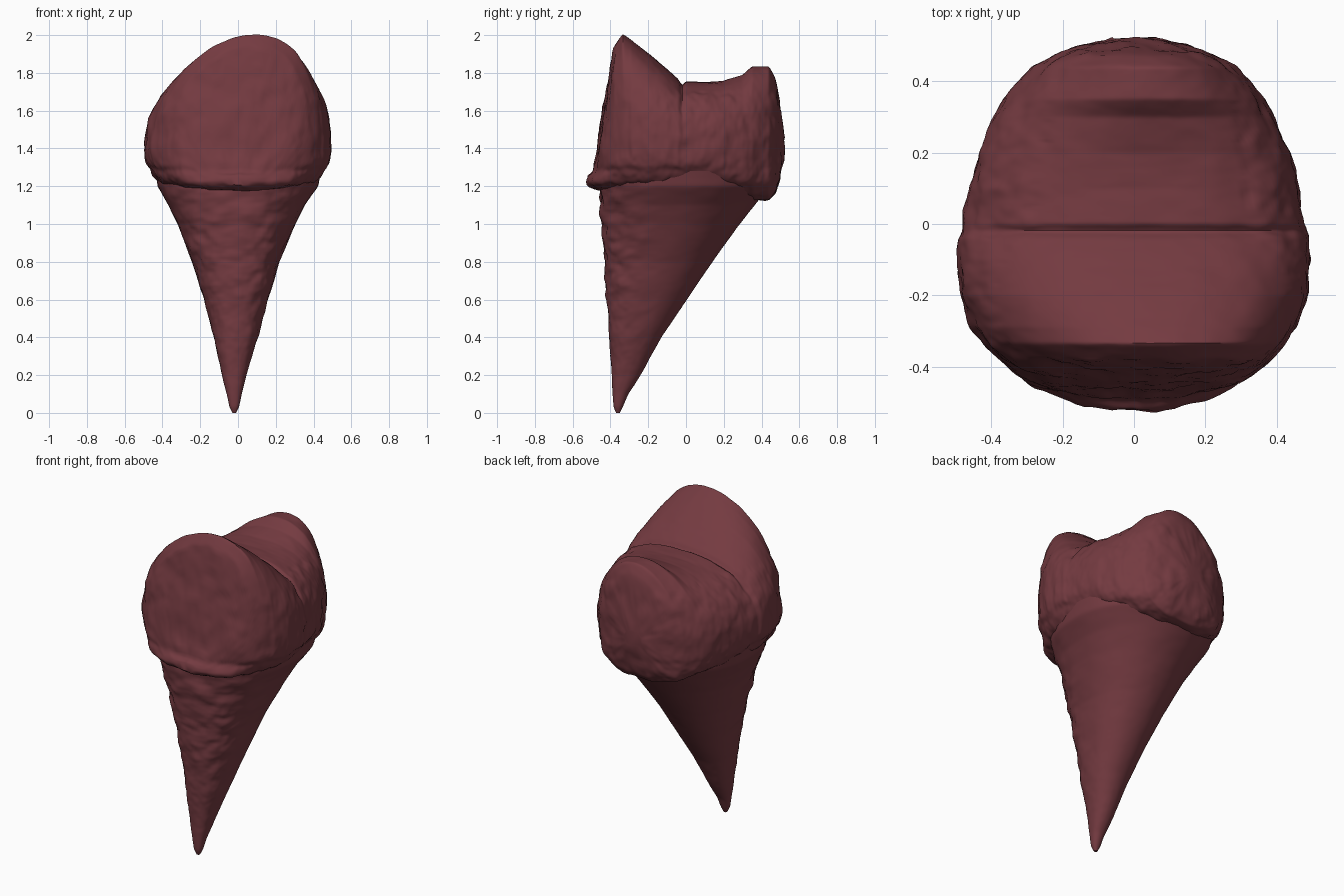
import bpy, bmesh, math
from mathutils import Vector, noise

if "Cube" in bpy.data.objects:
    bpy.data.objects.remove(bpy.data.objects["Cube"])

mat = bpy.data.materials.new("dark berry red")
mat.diffuse_color = (0.175, 0.043, 0.052, 1)
mat.use_nodes = True
mat.node_tree.nodes["Principled BSDF"].inputs["Base Color"].default_value = mat.diffuse_color


def sample(rows, v):
    """Linear interpolation in a table whose first column is the key."""
    for a, b in zip(rows, rows[1:]):
        if v <= b[0]:
            t = (v - a[0]) / (b[0] - a[0])
            return [p + (q - p) * t for p, q in zip(a[1:], b[1:])]
    return rows[-1][1:]


def power(v, e):
    return math.copysign(abs(v) ** e, v)


def loft(name, rings, roughness, smooth=2):
    """Skin a list of closed rings, cap both ends and roughen the surface."""
    bm = bmesh.new()
    loops = [[bm.verts.new(p) for p in ring] for ring in rings]
    n = len(loops[0])
    for a, b in zip(loops, loops[1:]):
        for i in range(n):
            j = (i + 1) % n
            bm.faces.new((a[i], a[j], b[j], b[i]))
    bm.faces.new(loops[0])
    bm.faces.new(loops[-1])
    bmesh.ops.recalc_face_normals(bm, faces=bm.faces)
    for _ in range(smooth):
        bmesh.ops.smooth_vert(bm, verts=[v for l in loops[1:-1] for v in l], factor=0.5,
                              use_axis_x=True, use_axis_y=True, use_axis_z=True)
    bm.normal_update()
    moves = [(v, v.normal * roughness(v.co)) for v in bm.verts]
    for v, d in moves:
        v.co += d
    me = bpy.data.meshes.new(name)
    bm.to_mesh(me)
    bm.free()
    me.materials.append(mat)
    ob = bpy.data.objects.new(name, me)
    bpy.context.collection.objects.link(ob)
    bpy.context.view_layer.objects.active = ob
    ob.select_set(True)
    bpy.ops.object.shade_smooth_by_angle(angle=math.radians(50))
    ob.select_set(False)
    return ob


def bumps(p, size):
    return (noise.noise(p * size) + 0.6 * noise.noise(p * size * 2.1 + Vector((5, 3, 1)))
            + 0.3 * noise.noise(p * size * 4.0))


# Cone: height, front y, back y, left x, right x
CONE = [
    (0.00, -0.370, -0.350, -0.030, -0.010),
    (0.03, -0.383, -0.335, -0.045, 0.005),
    (0.10, -0.388, -0.305, -0.060, 0.020),
    (0.20, -0.392, -0.240, -0.085, 0.045),
    (0.40, -0.405, -0.130, -0.130, 0.105),
    (0.60, -0.418, 0.005, -0.180, 0.160),
    (0.80, -0.432, 0.140, -0.245, 0.220),
    (1.00, -0.445, 0.285, -0.320, 0.305),
    (1.10, -0.455, 0.365, -0.370, 0.355),
    (1.20, -0.455, 0.440, -0.425, 0.425),
    (1.28, -0.455, 0.450, -0.435, 0.440),
]
rings = []
for k in range(129):
    z = 1.28 * k / 128
    f, b, l, r = sample(CONE, z)
    ring = []
    for i in range(96):
        t = math.tau * i / 96
        n = 2.4 if math.sin(t) < 0 else 2.1      # squarer towards the front
        ring.append(((l + r) / 2 + (r - l) / 2 * power(math.cos(t), 2 / n),
                     (f + b) / 2 + (b - f) / 2 * power(math.sin(t), 2 / n), z))
    rings.append(ring)


def cone_rough(p):
    front = min(1, max(0.12, (-0.1 - p.y) * 4)) * min(1, p.z * 1.2)
    return 0.011 * front * bumps(p, 11)


loft("cone", rings, cone_rough)

# Scoop with two lobes: y, half width, widest height, top, bottom
SCOOP = [
    (-0.515, 0.06, 1.235, 1.255, 1.21),
    (-0.495, 0.16, 1.24, 1.275, 1.19),
    (-0.470, 0.24, 1.27, 1.38, 1.18),
    (-0.445, 0.30, 1.31, 1.58, 1.175),
    (-0.410, 0.345, 1.35, 1.77, 1.175),
    (-0.380, 0.38, 1.38, 1.94, 1.175),
    (-0.335, 0.42, 1.40, 2.005, 1.175),
    (-0.290, 0.455, 1.40, 1.975, 1.175),
    (-0.200, 0.485, 1.41, 1.905, 1.175),
    (-0.100, 0.495, 1.41, 1.82, 1.175),
    (-0.040, 0.490, 1.41, 1.765, 1.175),
    (-0.020, 0.480, 1.40, 1.735, 1.175),
    (0.000, 0.475, 1.40, 1.755, 1.175),
    (0.100, 0.460, 1.40, 1.75, 1.17),
    (0.200, 0.435, 1.40, 1.76, 1.16),
    (0.300, 0.395, 1.40, 1.79, 1.14),
    (0.350, 0.365, 1.40, 1.835, 1.13),
    (0.440, 0.285, 1.40, 1.835, 1.13),
    (0.475, 0.220, 1.40, 1.77, 1.17),
    (0.500, 0.150, 1.40, 1.62, 1.26),
    (0.520, 0.060, 1.41, 1.46, 1.36),
]
# Bluntness of the upper outline along y
BLUNT = [(-0.52, 2.0), (-0.40, 2.15), (-0.30, 2.15), (-0.1, 2.4), (0.1, 2.5),
         (0.25, 2.2), (0.35, 1.95), (0.52, 2.0)]

rings = []
for k in range(201):
    y = -0.515 + 1.035 * k / 200
    w, zc, top, bot = sample(SCOOP, y)
    blunt = sample(BLUNT, y)[0]
    ring = []
    for i in range(144):
        t = math.tau * i / 144
        up = math.sin(t) > 0
        n = blunt if up else 3.0
        h = power(math.sin(t), 2 / n) * ((top - zc) if up else (zc - bot))
        x = w * power(math.cos(t), 2 / n) + 0.25 * max(0, h) ** 2   # crown leans to +x
        ring.append((x, y, zc + h))
    rings.append(ring)


def scoop_rough(p):
    # The sloping top stays smooth, the outer sides and rim are lumpy
    amount = 0.009 if (p.z < 1.7 or p.y < -0.38) else 0.003
    front = 1.0 if p.y < -0.1 else max(0.3, 1 - (p.y + 0.1) * 3)
    rim = 0.010 * front * math.exp(-((p.z - 1.225) / 0.025) ** 2)
    groove = -0.007 * front * math.exp(-((p.z - 1.285) / 0.02) ** 2)
    return amount * bumps(p, 9) + rim + groove


loft("scoop", rings, scoop_rough)
